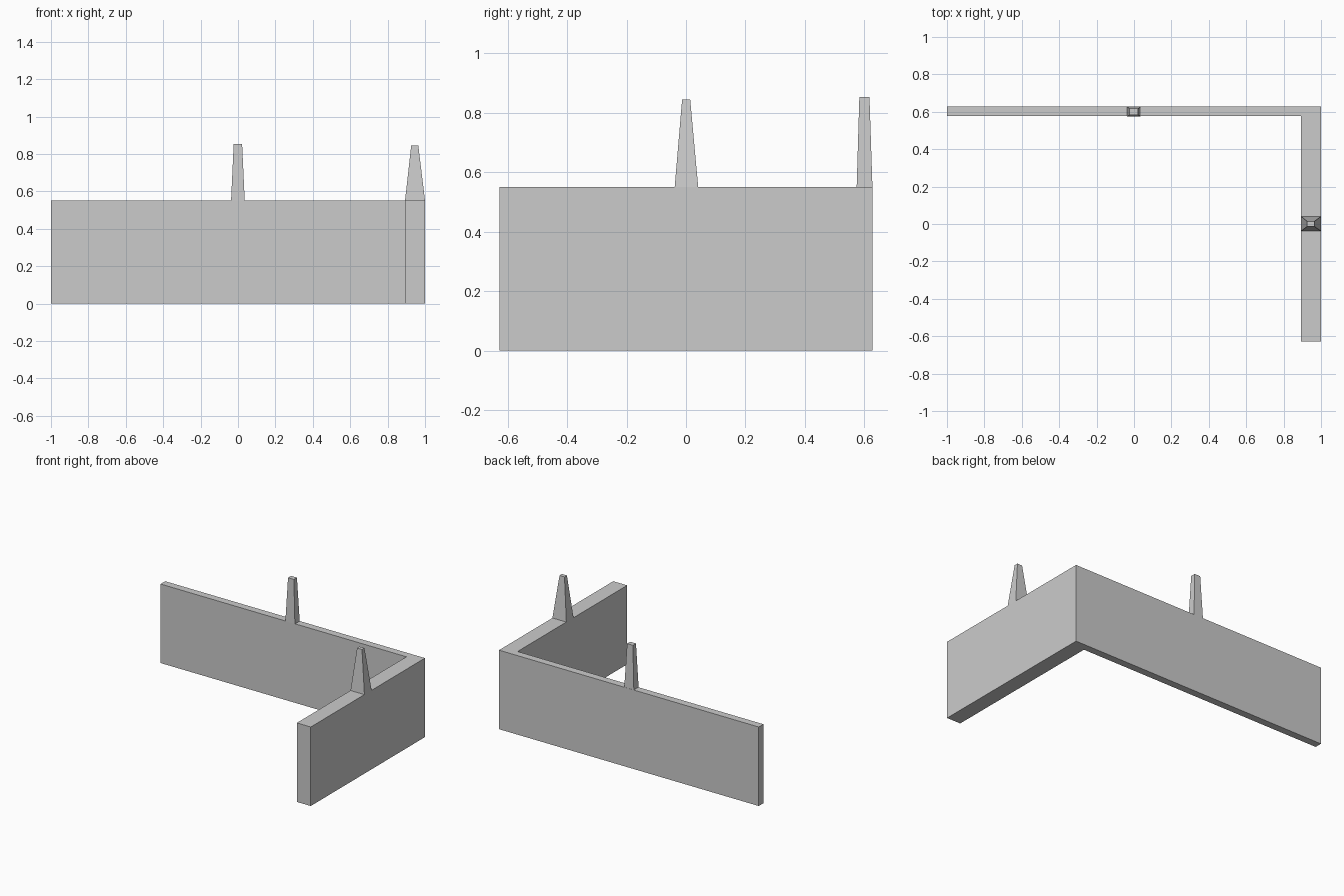
import bpy, bmesh

if "Cube" in bpy.data.objects:
    bpy.data.objects.remove(bpy.data.objects["Cube"])

WALL_H = 0.55


def make_object(name, bm):
    bmesh.ops.recalc_face_normals(bm, faces=bm.faces)
    mesh = bpy.data.meshes.new(name)
    bm.to_mesh(mesh)
    bm.free()
    obj = bpy.data.objects.new(name, mesh)
    bpy.context.collection.objects.link(obj)
    return obj


def spire(name, base, top, z_top):
    """Tapered four-sided spire; base and top are (x0, x1, y0, y1)."""
    bm = bmesh.new()
    bmesh.ops.create_cube(bm, size=1)
    for v in bm.verts:
        x0, x1, y0, y1 = top if v.co.z > 0 else base
        v.co = (x1 if v.co.x > 0 else x0,
                y1 if v.co.y > 0 else y0,
                z_top if v.co.z > 0 else WALL_H)
    return make_object(name, bm)


# L-shaped wall: thin back run and thicker right run, extruded upward
outline = [(-1, 0.577), (0.893, 0.577), (0.893, -0.628),
           (1, -0.628), (1, 0.628), (-1, 0.628)]
bm = bmesh.new()
face = bm.faces.new([bm.verts.new((x, y, 0)) for x, y in outline])
ext = bmesh.ops.extrude_face_region(bm, geom=[face], use_keep_orig=True)
for v in ext["geom"]:
    if isinstance(v, bmesh.types.BMVert):
        v.co.z = WALL_H
make_object("corner_wall", bm)

# Spires standing on the middle of each run
spire("back_spire", (-0.037, 0.036, 0.574, 0.627),
      (-0.023, 0.022, 0.583, 0.617), 0.853)
spire("right_spire", (0.893, 1.0, -0.038, 0.041),
      (0.926, 0.964, -0.013, 0.014), 0.845)
